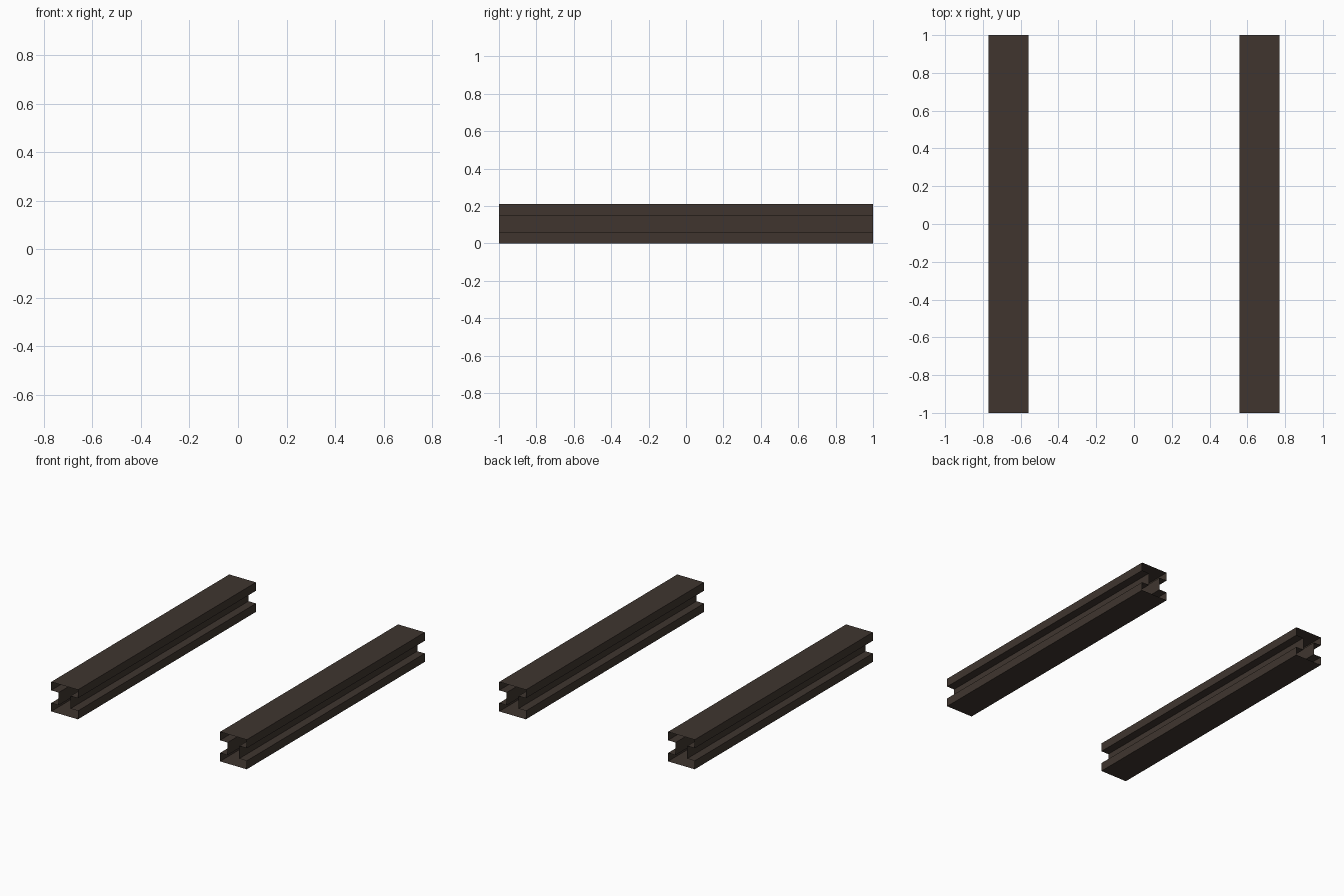
import bpy, bmesh

if "Cube" in bpy.data.objects:
    bpy.data.objects.remove(bpy.data.objects["Cube"])

mat = bpy.data.materials.new("dark brown metal")
mat.diffuse_color = (0.05, 0.036, 0.028, 1)
mat.use_nodes = True
mat.node_tree.nodes["Principled BSDF"].inputs["Base Color"].default_value = mat.diffuse_color

# I-shaped cross-section: half width, neck half width, heights
W, N, H, LOW, HIGH = 0.105, 0.046, 0.21, 0.06, 0.15
right = [(W, 0), (W, LOW), (N, LOW), (N, HIGH), (W, HIGH), (W, H)]
profile = right + [(-x, z) for x, z in reversed(right)]


def rail(name, cx):
    """Open-ended hollow rail running along y."""
    bm = bmesh.new()
    front = [bm.verts.new((cx + x, -1, z)) for x, z in profile]
    back = [bm.verts.new((cx + x, 1, z)) for x, z in profile]
    n = len(profile)
    for i in range(n):
        j = (i + 1) % n
        # wound so that normals face outward
        bm.faces.new((front[i], front[j], back[j], back[i])).normal_update()
    top = max(bm.faces, key=lambda f: f.calc_center_median().z)
    if top.normal.z < 0:
        bmesh.ops.reverse_faces(bm, faces=bm.faces[:])
    me = bpy.data.meshes.new(name)
    bm.to_mesh(me)
    bm.free()
    me.materials.append(mat)
    bpy.context.collection.objects.link(bpy.data.objects.new(name, me))


# Two parallel rails
for name, side in (("left_rail", -1), ("right_rail", 1)):
    rail(name, side * 0.664)
